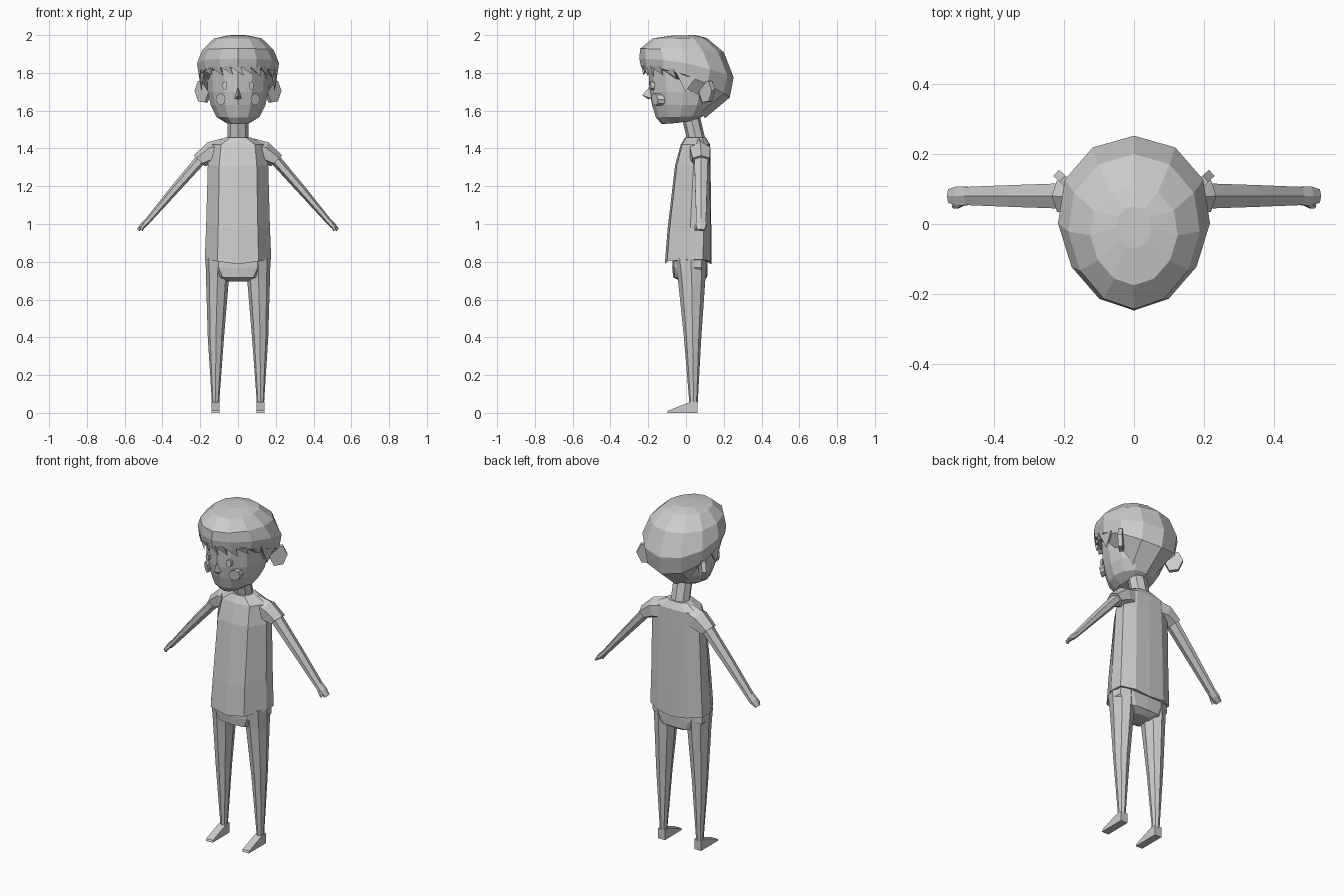
import bpy, bmesh
from math import sin, cos, pi, radians
from mathutils import Vector

if "Cube" in bpy.data.objects:
    bpy.data.objects.remove(bpy.data.objects["Cube"])


def finish(name, bm, mirror=False):
    bmesh.ops.recalc_face_normals(bm, faces=bm.faces)
    mesh = bpy.data.meshes.new(name)
    bm.to_mesh(mesh)
    bm.free()
    ob = bpy.data.objects.new(name, mesh)
    bpy.context.collection.objects.link(ob)
    if mirror:
        ob.modifiers.new("Mirror", 'MIRROR')
    return ob


def loft(name, rings, mirror=False):
    """Skin a stack of equal-sized point rings and cap both ends."""
    bm = bmesh.new()
    vs = [[bm.verts.new(p) for p in r] for r in rings]
    n = len(vs[0])
    for a, b in zip(vs, vs[1:]):
        for i in range(n):
            j = (i + 1) % n
            bm.faces.new((a[i], a[j], b[j], b[i]))
    bm.faces.new(vs[0])
    bm.faces.new(vs[-1])
    return finish(name, bm, mirror)


def skull_point(a, zf, zb, w, yf, yb):
    """Point on a head ring; a = 0 faces front, height drops towards the back."""
    t = (1 - cos(a)) / 2
    return (w * sin(a) * (1 - 0.1 * cos(a)), yf + (yb - yf) * t, zf + (zb - zf) * t * t)


def skull_ring(*args, n=12):
    return [skull_point(2 * pi * i / n, *args) for i in range(n)]


def body_ring(z, w, yf, yb, drop=0.0):
    """Torso section with a flat front panel and slanted sides."""
    half = [(0, 0), (.62, .05), (1, .52), (.97, .82), (.55, .98), (0, 1)]
    pts = half + [(-x, y) for x, y in half[-2:0:-1]]
    return [(x * w, yf + (yb - yf) * y, z - drop * (1 - abs(x))) for x, y in pts]


def oval(c, u, v, n=8):
    c, u, v = Vector(c), Vector(u), Vector(v)
    return [c + u * cos(2 * pi * i / n) + v * sin(2 * pi * i / n) for i in range(n)]


# Head
loft("head", [skull_ring(*r) for r in (
    (1.53, 1.555, .065, -.13, .06),
    (1.565, 1.575, .115, -.16, .10),
    (1.63, 1.63, .145, -.18, .14),
    (1.70, 1.70, .16, -.193, .16),
    (1.85, 1.85, .168, -.20, .16))])

# Hair cap
edge = (1.83, 1.67, .208, -.238, .232)
loft("hair", [skull_ring(*r) for r in (
    (1.998, 2.0, .05, -.07, .05),
    (1.983, 1.985, .125, -.175, .11),
    (1.928, 1.91, .188, -.243, .20),
    (1.875, 1.777, .217, -.247, .252),
    edge,
    (1.83, 1.56, .15, -.19, .10))])

# Fringe and side locks: thin wedges hanging from the hair edge
locks = [(-75, -50, -50, 1.79), (-52, -32, -26, 1.785), (-34, -14, -8, 1.79),
         (-16, 4, 10, 1.785), (2, 20, 26, 1.79), (18, 38, 42, 1.78), (36, 54, 58, 1.785),
         (52, 74, 78, 1.77), (76, 104, 90, 1.70), (-104, -78, -90, 1.70)]
bm = bmesh.new()
for a1, a2, at, z in locks:
    p, q, t = (Vector(skull_point(radians(a), *edge)) for a in (a1, a2, at))
    t = Vector((t.x * .93, t.y * .96, z))
    outer = [p + Vector((0, 0, .01)), q + Vector((0, 0, .01)), t]
    inner = [Vector((v.x * .9, v.y * .9, v.z)) for v in outer[:2]]
    A, B, T, C, D = [bm.verts.new(v) for v in outer + inner]
    for f in ((A, B, T), (C, T, D), (A, T, C), (B, D, T), (A, C, D, B)):
        bm.faces.new(f)
finish("fringe_locks", bm)

# Ears: flat hexagons angled backwards
ec, eu, en = Vector((.186, .112, 1.70)), Vector((.036, .034, .006)), Vector((.008, -.009, 0))
loft("ear", [oval(ec + en * s, eu, (0, 0, .062), 6) for s in (-1, 1)], True)

# Eyes and cheek spots lying on the face
loft("eye", [oval((.07, y, 1.733), (.013, .005, 0), (0, 0, .024)) for y in (-.17, -.189)], True)
loft("cheek_spot", [oval((.092, y, 1.66), (.026, .018, 0), (0, -.004, .032)) for y in (-.13, -.166)], True)

# Nose
bm = bmesh.new()
top, tip, l, r, m = [bm.verts.new(p) for p in (
    (0, -.19, 1.73), (0, -.232, 1.682), (-.018, -.185, 1.665), (.018, -.185, 1.665), (0, -.2, 1.66))]
for f in ((top, l, tip), (top, tip, r), (tip, l, m), (tip, m, r), (top, r, m, l)):
    bm.faces.new(f)
finish("nose", bm)

# Neck, leaning forward
loft("neck", [oval((0, y, z), (.056, 0, 0), (0, .046, .012)) for y, z in ((.058, 1.43), (.018, 1.60))])

# Shirt
loft("shirt_body", [body_ring(*r) for r in (
    (.812, .176, -.112, .135, .025),
    (.98, .169, -.098, .134, .01),
    (1.31, .160, -.058, .130),
    (1.42, .145, -.028, .128),
    (1.458, .068, -.005, .105))])

# Sleeves
loft("sleeve", [oval(c, u, (0, v, 0), 6) for c, u, v in (
    ((.07, .07, 1.385), (.015, 0, .068), .055),
    ((.14, .075, 1.375), (.02, 0, .058), .062),
    ((.205, .08, 1.335), (.030, 0, .028), .052))], True)

# Arms ending in flat hands
loft("arm", [oval((x, .08, z), (.75 * t, 0, .65 * t), (0, v, 0), 6) for x, z, t, v in (
    (.185, 1.355, .030, .042),
    (.34, 1.178, .024, .036),
    (.475, 1.02, .016, .030),
    (.50, .995, .017, .032),
    (.528, .968, .008, .022))], True)
loft("thumb", [oval((x, y, z), (.008, 0, .008), (0, .009, 0), 6) for x, y, z in (
    (.485, .062, 1.005), (.505, .052, .985), (.513, .052, .97))], True)

# Trousers
loft("pelvis", [body_ring(*r) for r in (
    (.85, .163, -.07, .115), (.77, .168, -.073, .115),
    (.717, .13, -.068, .112), (.695, .06, -.02, .08))])
loft("leg", [oval((x, y, z), (w, 0, 0), (0, d, 0)) for x, y, z, w, d in (
    (.109, .025, .82, .063, .083),
    (.109, .030, .70, .060, .072),
    (.117, .035, .40, .043, .046),
    (.119, .040, .05, .019, .022))], True)

# Feet: wedge profile across the width
foot = [(.06, 0), (-.10, 0), (-.095, .012), (.018, .056), (.06, .06)]
loft("foot", [[(x, y, z) for y, z in foot] for x in (.097, .141)], True)
